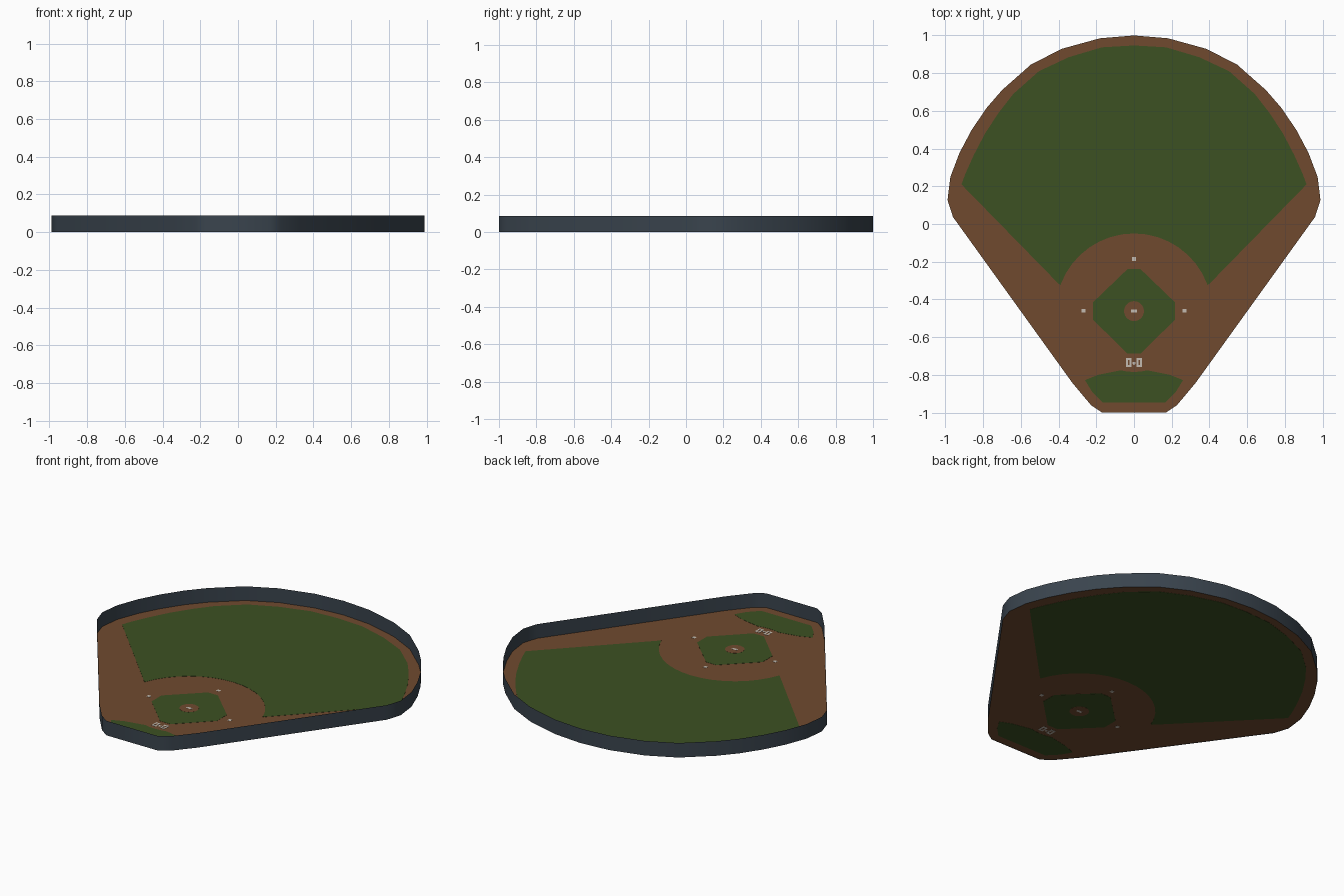
import bpy, bmesh, math

if "Cube" in bpy.data.objects:
    bpy.data.objects.remove(bpy.data.objects["Cube"])

def material(name, col):
    m = bpy.data.materials.new(name)
    m.diffuse_color = (*col, 1)
    m.use_nodes = True
    m.node_tree.nodes["Principled BSDF"].inputs["Base Color"].default_value = m.diffuse_color
    return m

DIRT = material("infield dirt", (0.16, 0.068, 0.028))
GRASS = material("grass", (0.045, 0.082, 0.016))
WALL = material("slate wall", (0.042, 0.058, 0.076))
CHALK = material("chalk white", (0.55, 0.50, 0.44))

def mirror(half):
    """Close a right-hand half outline by reflecting it in x = 0."""
    return half + [(-x, y) for x, y in reversed(half) if x > 1e-5]

def ring(bm, pts, z):
    return [bm.verts.new((x, y, z)) for x, y in pts]

def sides(bm, low, high):
    for i in range(len(low)):
        j = (i + 1) % len(low)
        bm.faces.new((low[i], low[j], high[j], high[i]))

def finish(name, bm, mat):
    bmesh.ops.recalc_face_normals(bm, faces=bm.faces)
    me = bpy.data.meshes.new(name)
    bm.to_mesh(me)
    bm.free()
    me.materials.append(mat)
    ob = bpy.data.objects.new(name, me)
    bpy.context.collection.objects.link(ob)
    return ob

def plate(name, pts, mat, z0, z1):
    """Thin slab; it shows on both sides of the ground sheet."""
    area = sum(a[0] * b[1] - b[0] * a[1] for a, b in zip(pts, pts[1:] + pts[:1]))
    if area < 0:
        pts = pts[::-1]
    bm = bmesh.new()
    high = ring(bm, pts, z1)
    bm.faces.new(high)
    if z1 > z0:
        low = ring(bm, pts, z0)
        bm.faces.new(low[::-1])
        sides(bm, low, high)
    return finish(name, bm, mat)

def box(cx, cy, w, d):
    return [(cx + a * w / 2, cy + b * d / 2) for a, b in ((-1, -1), (1, -1), (1, 1), (-1, 1))]

def arc(cx, cy, r, a0, a1, n):
    return [(cx + r * math.cos(math.radians(a0 + (a1 - a0) * i / n)),
             cy + r * math.sin(math.radians(a0 + (a1 - a0) * i / n))) for i in range(n + 1)]

# Ground sheet and perimeter wall share one outline
outline = mirror([(0, 1), (.18, .985), (.38, .93), (.545, .847), (.70, .71), (.783, .614),
                  (.862, .497), (.926, .376), (.974, .249), (.989, .127), (.96, .037),
                  (.328, -.841), (.227, -.962), (.17, -1)])[::-1]
plate("dirt_ground", outline, DIRT, .002, .002)

bm = bmesh.new()
sides(bm, ring(bm, outline, 0), ring(bm, outline, .087))
wall = finish("perimeter_wall", bm, WALL)
bpy.context.view_layer.objects.active = wall
wall.select_set(True)
bpy.ops.object.shade_smooth_by_angle(angle=math.radians(40))

# Grass areas
outfield = [(0, .947), (.17, .937), (.345, .885), (.505, .81), (.64, .69), (.718, .59),
            (.79, .48), (.85, .365), (.895, .265), (.915, .21), (.40, -.317)]
plate("outfield_grass", mirror(outfield + arc(0, -.465, .415, 20, 90, 8)), GRASS, .001, .003)
plate("infield_grass", mirror([(.033, -.238), (.217, -.415), (.217, -.508), (.035, -.687)]),
      GRASS, .001, .003)
plate("backstop_grass", mirror([(0, -.785), (.04, -.782), (.07, -.776), (.19, -.80),
                                (.26, -.828), (.222, -.89), (.165, -.948)]), GRASS, .001, .003)

# Pitching mound
plate("mound", arc(0, -.462, .053, 0, 345, 23), DIRT, .0005, .0035)
plate("pitching_rubber", box(0, -.462, .034, .016), CHALK, 0, .004)

# Bases
for name, x, y in (("first_base", .268, -.46), ("second_base", 0, -.185), ("third_base", -.268, -.46)):
    plate(name, box(x, y, .02, .02), CHALK, .001, .003)

# Home plate and batter boxes
plate("home_plate", [(0, -.75), (.008, -.742), (.008, -.732), (-.008, -.732), (-.008, -.742)],
      CHALK, .001, .003)
for s, side in ((-1, "left"), (1, "right")):
    cx, cy, w, d, t = s * .028, -.735, .030, .046, .010
    for k in (-1, 1):
        plate(side + "_batter_box_side", box(cx + k * (w - t) / 2, cy, t, d), CHALK, .001, .003)
        plate(side + "_batter_box_end", box(cx, cy + k * (d - t) / 2, w - 2 * t, t), CHALK, .001, .003)
